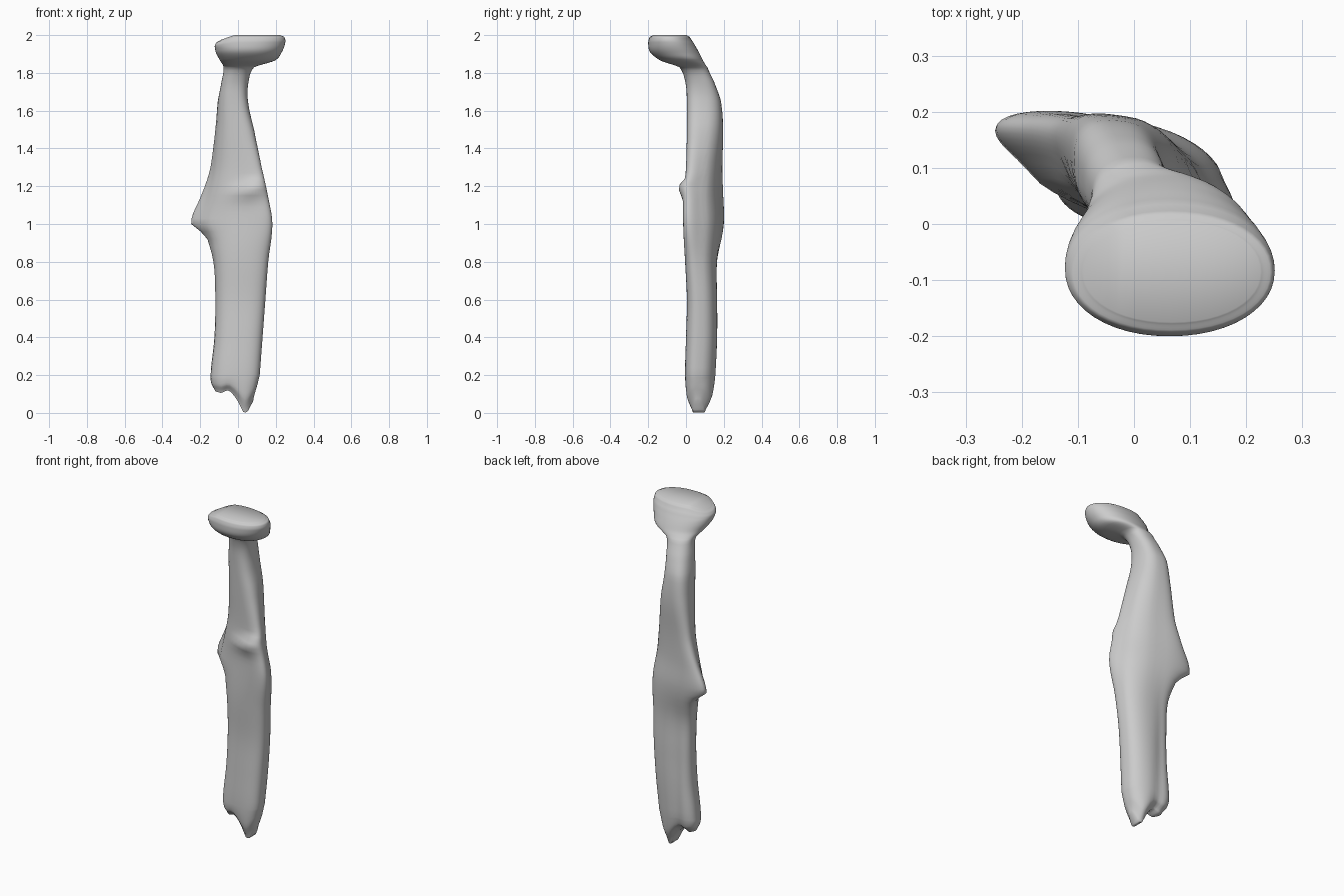
import bpy
import bmesh
from math import sin, cos, exp, pi, radians, copysign

SIDES = 48
STEPS = 5

# Body sections: height, x min, x max, y min, y max, tilt in degrees
SECTIONS = [
    (0.0, -.12, .08, .035, .105, -12),
    (.08, -.14, .1, .005, .145, -13),
    (.2, -.145, .115, -.005, .16, -13),
    (.4, -.125, .13, .0, .167, -11),
    (.6, -.12, .145, .005, .167, -13),
    (.8, -.13, .16, -.005, .167, -20),
    (1, -.18, .182, -.015, .2, -38),
    (1.15, -.18, .158, -.012, .197, -42),
    (1.3, -.145, .125, 0, .192, -35),
    (1.5, -.12, .085, .005, .197, -20),
    (1.65, -.107, .053, .005, .185, -10),
    (1.75, -.088, .055, -.003, .15, 0),
    (1.83, -.076, .085, -.035, .113, 0),
    (1.865, -.095, .195, -.135, .09, 0),
    (1.91, -.118, .232, -.19, .068, 0),
    (1.96, -.123, .25, -.2, .04, 0),
    (1.99, -.113, .246, -.192, .02, 0),
    (2, -.09, .225, -.175, .005, 0),
]

# Broken lower edge: x position and height
BREAK = [(-.14, .12), (-.09, .105), (-.05, .122), (-.01, .08),
         (.03, 0), (.05, .005), (.1, .1)]


def spline(p, q, r, s, t):
    """Smooth blend between q and r."""
    return q + .5 * t * (r - p + t * (2 * p - 5 * q + 4 * r - s + t * (3 * (q - r) + s - p)))


def bump(value, centre, width):
    return exp(-((value - centre) / width) ** 2)


def fuller(value, power):
    """Push an ellipse towards a rounded box."""
    return copysign(abs(value) ** power, value)


def break_height(x):
    if x <= BREAK[0][0]:
        return BREAK[0][1]
    for (xa, za), (xb, zb) in zip(BREAK, BREAK[1:]):
        if x <= xb:
            return za + (zb - za) * (x - xa) / (xb - xa)
    return BREAK[-1][1]


def resample(rows):
    result = []
    last = len(rows) - 1
    for i in range(last):
        four = [rows[max(0, i - 1)], rows[i], rows[i + 1], rows[min(last, i + 2)]]
        for step in range(STEPS):
            t = step / STEPS
            row = [spline(*column, t) for column in zip(*four)]
            row[0] = four[1][0] + t * (four[2][0] - four[1][0])
            result.append(row)
    return result + [list(rows[-1])]


def section_point(row, angle):
    z, x0, x1, y0, y1, tilt = row
    # Boxy shaft, rounder head
    power = .78 + .17 * min(1, max(0, (z - 1.7) / .2))
    c = fuller(cos(angle), power)
    s = fuller(sin(angle + radians(tilt)), power)
    x = (x0 + x1) / 2 + c * (x1 - x0) / 2
    y = (y0 + y1) / 2 + s * (y1 - y0) / 2
    # Side spur with a steep underside
    if c < 0:
        x -= .068 * abs(c) ** 3 * bump(z, .99, .03 if z < .99 else .13)
    # Front lip with a sharp upper edge that rises to one side
    if s < 0:
        crest = 1.18 + .2 * x
        y += .035 * s * bump(x, .06, .1) * bump(z, crest, .025 if z > crest else .055)
    # Shallow groove down the back
    if s > 0 and z < 1:
        y -= .01 * s * bump(x, -.05, .035) * min(1, (1 - z) * 2)
    # Broken lower end
    if z < .2:
        z += break_height(x) * (1 - z / .2)
    # Head top dips towards the narrow side
    if z > 1.93:
        z -= .35 * max(0, -.02 - x) * (z - 1.93) / .07
    return x, y, z


def loft(name, rows, material):
    bm = bmesh.new()
    rings = [[bm.verts.new(section_point(row, 2 * pi * i / SIDES)) for i in range(SIDES)]
             for row in rows]
    for low, high in zip(rings, rings[1:]):
        for i in range(SIDES):
            j = (i + 1) % SIDES
            bm.faces.new((low[i], low[j], high[j], high[i]))
    # Bridge both ends straight across, so each keeps its outline
    for ring in (rings[0], rings[-1]):
        for i in range(SIDES // 2):
            corners = (ring[i], ring[i + 1], ring[-i - 1], ring[-i % SIDES])
            bm.faces.new(list(dict.fromkeys(corners)))
    bmesh.ops.recalc_face_normals(bm, faces=bm.faces)
    mesh = bpy.data.meshes.new(name)
    bm.to_mesh(mesh)
    bm.free()
    mesh.materials.append(material)
    obj = bpy.data.objects.new(name, mesh)
    bpy.context.collection.objects.link(obj)
    bpy.ops.object.select_all(action='DESELECT')
    obj.select_set(True)
    bpy.context.view_layer.objects.active = obj
    bpy.ops.object.shade_smooth_by_angle(angle=radians(50))


cube = bpy.data.objects.get("Cube")
if cube:
    bpy.data.objects.remove(cube)

grey = bpy.data.materials.new("light_grey")
grey.use_nodes = True
colour = (.6, .6, .6, 1)
grey.diffuse_color = colour
grey.node_tree.nodes["Principled BSDF"].inputs["Base Color"].default_value = colour

loft("bone_shaft_and_head", resample(SECTIONS), grey)
